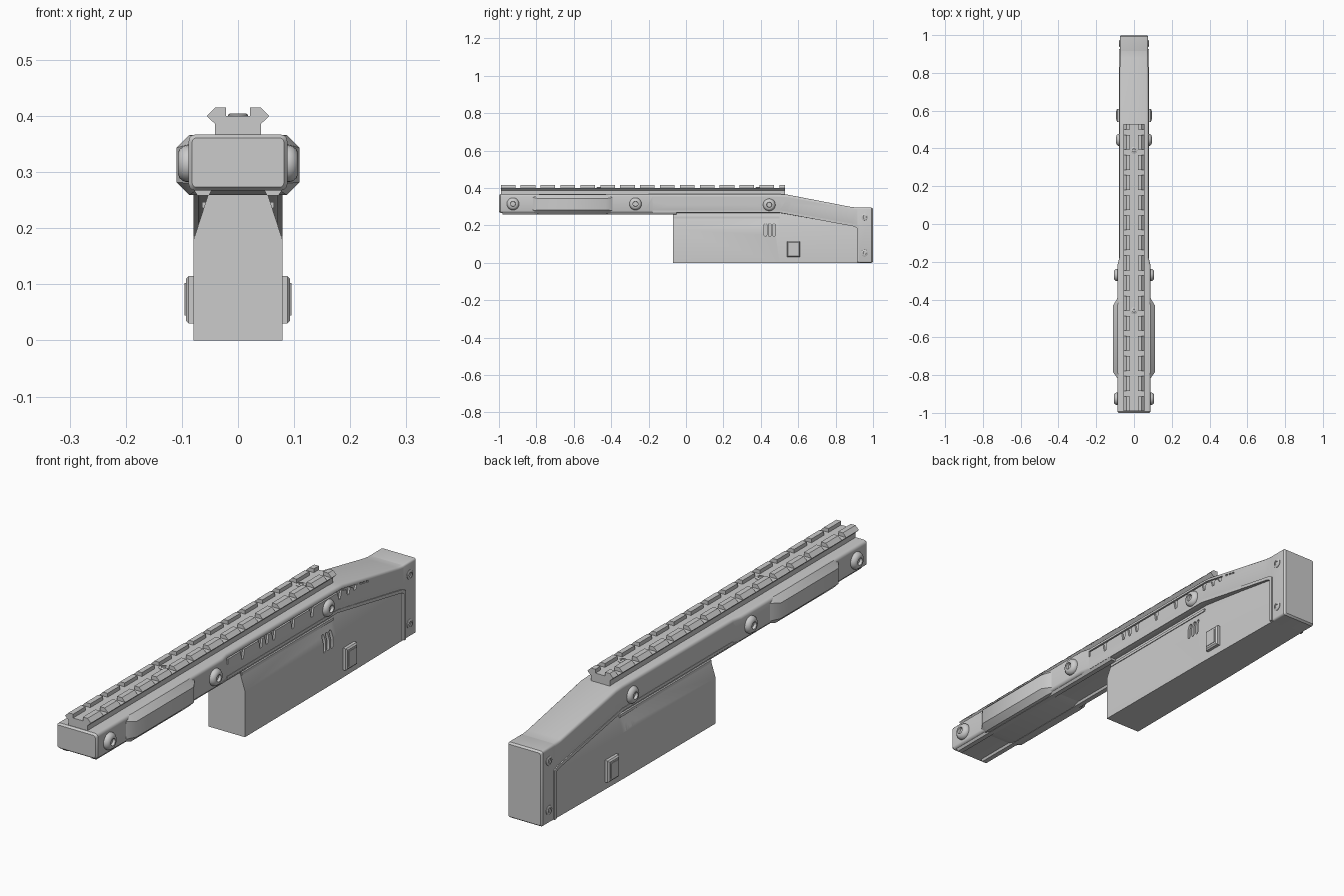
import bpy, bmesh
from math import sin, cos, pi, radians

if "Cube" in bpy.data.objects:
    bpy.data.objects.remove(bpy.data.objects["Cube"])


def loft(name, stacks, mirror=False):
    """Skin each stack of equal-length rings into a capped solid."""
    bm = bmesh.new()
    for rings in stacks:
        vs = [[bm.verts.new(p) for p in r] for r in rings]
        n = len(vs[0])
        for a, b in zip(vs, vs[1:]):
            for i in range(n):
                j = (i + 1) % n
                bm.faces.new((a[i], a[j], b[j], b[i]))
        bm.faces.new(vs[0][::-1])
        bm.faces.new(vs[-1])
    if mirror:
        dup = bmesh.ops.duplicate(bm, geom=bm.verts[:] + bm.edges[:] + bm.faces[:])
        for v in dup["geom"]:
            if isinstance(v, bmesh.types.BMVert):
                v.co.x *= -1
    bmesh.ops.recalc_face_normals(bm, faces=bm.faces)
    me = bpy.data.meshes.new(name)
    bm.to_mesh(me)
    bm.free()
    ob = bpy.data.objects.new(name, me)
    bpy.context.collection.objects.link(ob)
    return ob


def along_x(pts, a, b):
    return [[(x, y, z) for y, z in pts] for x in (a, b)]


def along_y(pts, a, b):
    return [[(x, y, z) for x, z in pts] for y in (a, b)]


def rect(a0, a1, b0, b1):
    return [(a0, b0), (a1, b0), (a1, b1), (a0, b1)]


def section(y, w, zb, zt, c, seg=3):
    """Rectangle in the xz plane with rounded (or chamfered, seg=1) corners."""
    ring = []
    for k, (sx, z, sz) in enumerate([(1, zt - c, 1), (-1, zt - c, 1), (-1, zb + c, -1), (1, zb + c, -1)]):
        for s in range(seg + 1):
            t = pi / 2 * (k + s / seg)
            ring.append((sx * (w - c) + c * cos(t), y, z + c * sin(t)))
    return ring


def turned(profile, origin, axis, n=20):
    """Rings of (radius, height) about the x or z axis."""
    ox, oy, oz = origin
    rings = []
    for r, h in profile:
        ring = []
        for i in range(n):
            u, v = r * cos(2 * pi * i / n), r * sin(2 * pi * i / n)
            ring.append((ox + h, oy + u, oz + v) if axis == 'x' else (ox + u, oy + v, oz + h))
        rings.append(ring)
    return rings


def cut(ob, cutter):
    cutter.hide_render = True
    m = ob.modifiers.new("cut", 'BOOLEAN')
    m.operation, m.solver, m.object = 'DIFFERENCE', 'EXACT', cutter
    bpy.context.view_layer.objects.active = ob
    bpy.ops.object.modifier_apply(modifier=m.name)
    bpy.data.objects.remove(cutter)


# Upper shell, sloping down into the rear block
shell = loft("upper_shell", [[section(*s) for s in [
    (-1.0, .082, .273, .361, .008), (-.992, .088, .267, .367, .012),
    (-.22, .088, .267, .367, .012), (-.18, .078, .267, .367, .012),
    (.50, .078, .267, .367, .012), (.54, .078, .260, .365, .012),
    (.88, .075, .198, .299, .010), (.915, .075, .190, .295, .010),
    (.917, .075, 0, .295, .008), (.992, .075, 0, .295, .008), (1.0, .069, .006, .289, .006)]]])


# Comb-shaped row of tapered notches cut in both shell sides
def ridge(y):
    return .351 - max(0, y - .53) * .19


comb = [(.63, ridge(.63)), (.53, ridge(.53)), (-.18, .351), (-.18, .325), (-.174, .325), (-.172, .345)]
for y, h in [(-.083, .04), (.03, .04), (.067, .04), (.11, .04), (.228, .04), (.346, .04),
             (.517, .035), (.571, .03), (.612, .02)]:
    z = ridge(y) - .006
    comb += [(y - .012, z), (y - .005, z - h + .006), (y + .005, z - h + .006), (y + .012, z)]
dashes = [along_x([(y, ridge(y) + .002), (y + .012, ridge(y) - .001),
                   (y + .012, ridge(y) - .007), (y, ridge(y) - .005)], .071, .1)
          for y in (.645, .665, .685)]
cut(shell, loft("notch_cutter", [along_x(comb, .070, .1)] + dashes, True))

# Raised rim along the lower edge of the shell and down the rear block
rim = [(-.18, .268), (.50, .268), (.90, .194), (.914, .186), (.914, .003),
       (.926, .003), (.926, .196), (.904, .206), (.505, .280), (-.18, .280)]
loft("shell_rim", [along_x(rim, .070, .0795)], True)

# Widened side grips with chamfered edges
loft("side_grips", [[section(-.82, .086, .268, .362, .012, 1), section(-.785, .110, .259, .366, .023, 1),
                     section(-.43, .110, .259, .366, .023, 1), section(-.39, .086, .268, .362, .012, 1)]])

# Twin lips under the front of the shell
loft("underside_lips", [along_y([(.046, .27), (.052, .258), (.072, .258), (.080, .27)], -.98, -.05)], True)


# Lower body with inward-leaning shoulders
def body_ring(y, w):
    return [(x, y, z) for x, z in [(-w, 0), (w, 0), (w, .18), (.05, .27), (-.05, .27), (-w, .18)]]


body = loft("lower_body", [[body_ring(-.07, .079), body_ring(.5, .077), body_ring(.93, .071)]])
slots = []
for y in (.425, .448, .471):
    pts = [(y + .007 * cos(radians(a)), z + .007 * sin(radians(a)))
           for z, a0 in ((.203, 0), (.148, 180)) for a in range(a0, a0 + 181, 45)]
    slots.append(along_x(pts, .060, .1))
cut(body, loft("slot_cutter", slots, True))
loft("body_ledge", [along_y(rect(-.064, .064, .236, .247), -.066, .5)])

# Side release buttons: frame and inner pad
loft("button_frame", [[[(.065, y, z) for y, z in rect(.540, .610, .030, .115)],
                       [(.088, y, z) for y, z in rect(.540, .610, .030, .115)],
                       [(.093, y, z) for y, z in rect(.546, .604, .036, .109)]]], True)
loft("button_pad", [along_x(rect(.552, .598, .044, .102), .09, .095)], True)

# Accessory rail: continuous base plus paired cross teeth
loft("rail_base", [along_y([(-.041, .36), (.041, .36), (.041, .386), (.056, .400), (-.056, .400), (-.041, .386)],
                           -.99, .53)])
tooth = [(.021, .398), (.054, .398), (.056, .400), (.041, .415), (.021, .415)]
loft("rail_teeth", [along_y(tooth, -.99 + .1064 * i, min(-.99 + .1064 * i + .078, .53))
                    for i in range(15)], True)

# Domed socket bolts along the sides
dome = [(.033, 0), (.033, .006), (.031, .012), (.026, .018), (.019, .021),
        (.014, .021), (.013, .010), (.001, .010)]
loft("side_bolts", [turned(dome, p, 'x') for p in
                    [(.086, -.925, .315), (.086, -.27, .315), (.073, .445, .310)]], True)

# Small screws on the rear block and in the rail channel
small = [(.018, -.004), (.018, .002), (.015, .004), (.009, .004), (.008, .001), (.001, .001)]
loft("rear_screws", [turned(small, (.075, .955, z), 'x', 16) for z in (.245, .052)], True)
loft("rail_screws", [turned(small, (0, y, .400), 'z', 16) for y in (-.46, .39)])

# Smooth shading with crisp edges
bpy.ops.object.select_all(action='DESELECT')
for ob in bpy.context.collection.objects:
    ob.select_set(True)
bpy.context.view_layer.objects.active = shell
bpy.ops.object.shade_smooth_by_angle(angle=radians(35))
